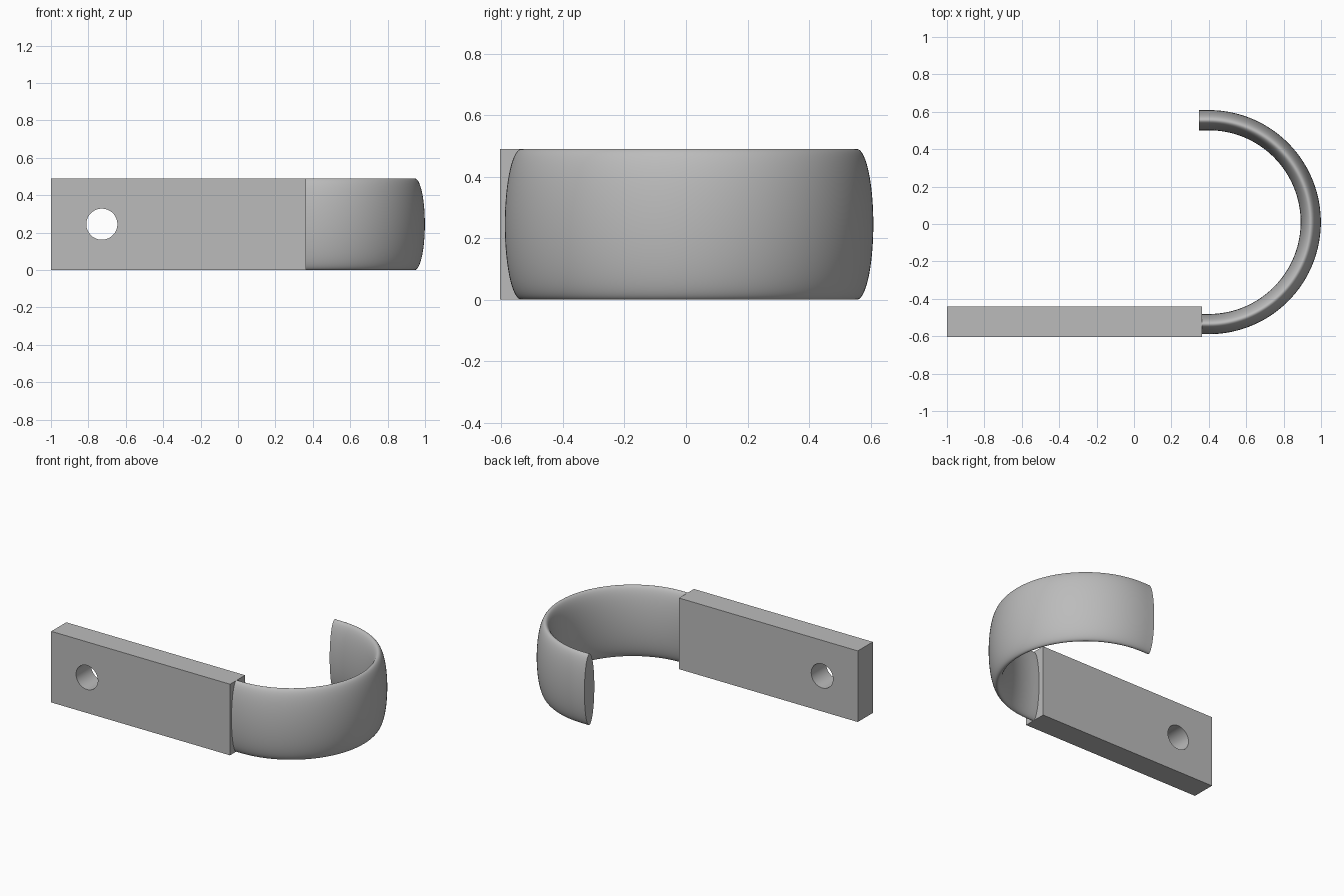
import bpy
import bmesh
from math import sin, cos, pi, radians

cube = bpy.data.objects.get("Cube")
if cube:
    bpy.data.objects.remove(cube, do_unlink=True)

HEIGHT = 0.49

# Single plain metal colour
metal = bpy.data.materials.new("grey_metal")
metal.use_nodes = True
colour = (0.5, 0.5, 0.5, 1)
metal.diffuse_color = colour
metal.node_tree.nodes["Principled BSDF"].inputs["Base Color"].default_value = colour


def activate(obj):
    bpy.ops.object.select_all(action="DESELECT")
    obj.select_set(True)
    bpy.context.view_layer.objects.active = obj


def finish(obj):
    obj.data.materials.clear()
    obj.data.materials.append(metal)
    activate(obj)
    bpy.ops.object.shade_smooth_by_angle(angle=radians(35))


# Flat mounting bar
x0, x1, y0, y1 = -1.0, 0.363, -0.605, -0.442
bpy.ops.mesh.primitive_cube_add(size=1, location=((x0 + x1) / 2, (y0 + y1) / 2, HEIGHT / 2))
bar = bpy.context.object
bar.name = "mounting_bar"
bar.scale = (x1 - x0, y1 - y0, HEIGHT)
bpy.ops.object.transform_apply(location=False, rotation=False, scale=True)

# Bolt hole through the bar
bpy.ops.mesh.primitive_cylinder_add(vertices=64, radius=0.083, depth=0.5,
                                    location=(-0.728, (y0 + y1) / 2, HEIGHT / 2),
                                    rotation=(pi / 2, 0, 0))
cutter = bpy.context.object
cutter.name = "bolt_hole_cutter"
cutter.hide_render = True
cut = bar.modifiers.new("bolt_hole", "BOOLEAN")
cut.operation = "DIFFERENCE"
cut.solver = "EXACT"
cut.object = cutter
activate(bar)
bpy.ops.object.modifier_apply(modifier=cut.name)
bpy.data.objects.remove(cutter, do_unlink=True)
finish(bar)

# Hook band: elliptical section swept round a half circle with short straight ends
CX, CY, RADIUS, HALF_THICK = 0.4, 0.01, 0.545, 0.054
ARC_STEPS, RING = 80, 96
path = [(0.355, CY, -pi / 2)]
path += [(CX, CY, -pi / 2 + pi * i / ARC_STEPS) for i in range(ARC_STEPS + 1)]
path += [(0.348, CY, pi / 2)]

bm = bmesh.new()
rings = []
for px, py, a in path:
    ring = []
    for j in range(RING):
        t = 2 * pi * j / RING
        r = RADIUS + HALF_THICK * cos(t)
        ring.append(bm.verts.new((px + r * cos(a), py + r * sin(a),
                                  HEIGHT / 2 * (1 + sin(t)))))
    rings.append(ring)
for a, b in zip(rings, rings[1:]):
    for j in range(RING):
        k = (j + 1) % RING
        bm.faces.new((a[j], a[k], b[k], b[j]))
bm.faces.new(rings[0])
bm.faces.new(rings[-1])
bmesh.ops.recalc_face_normals(bm, faces=bm.faces)
mesh = bpy.data.meshes.new("hook_band")
bm.to_mesh(mesh)
bm.free()
hook = bpy.data.objects.new("hook_band", mesh)
bpy.context.collection.objects.link(hook)
finish(hook)
